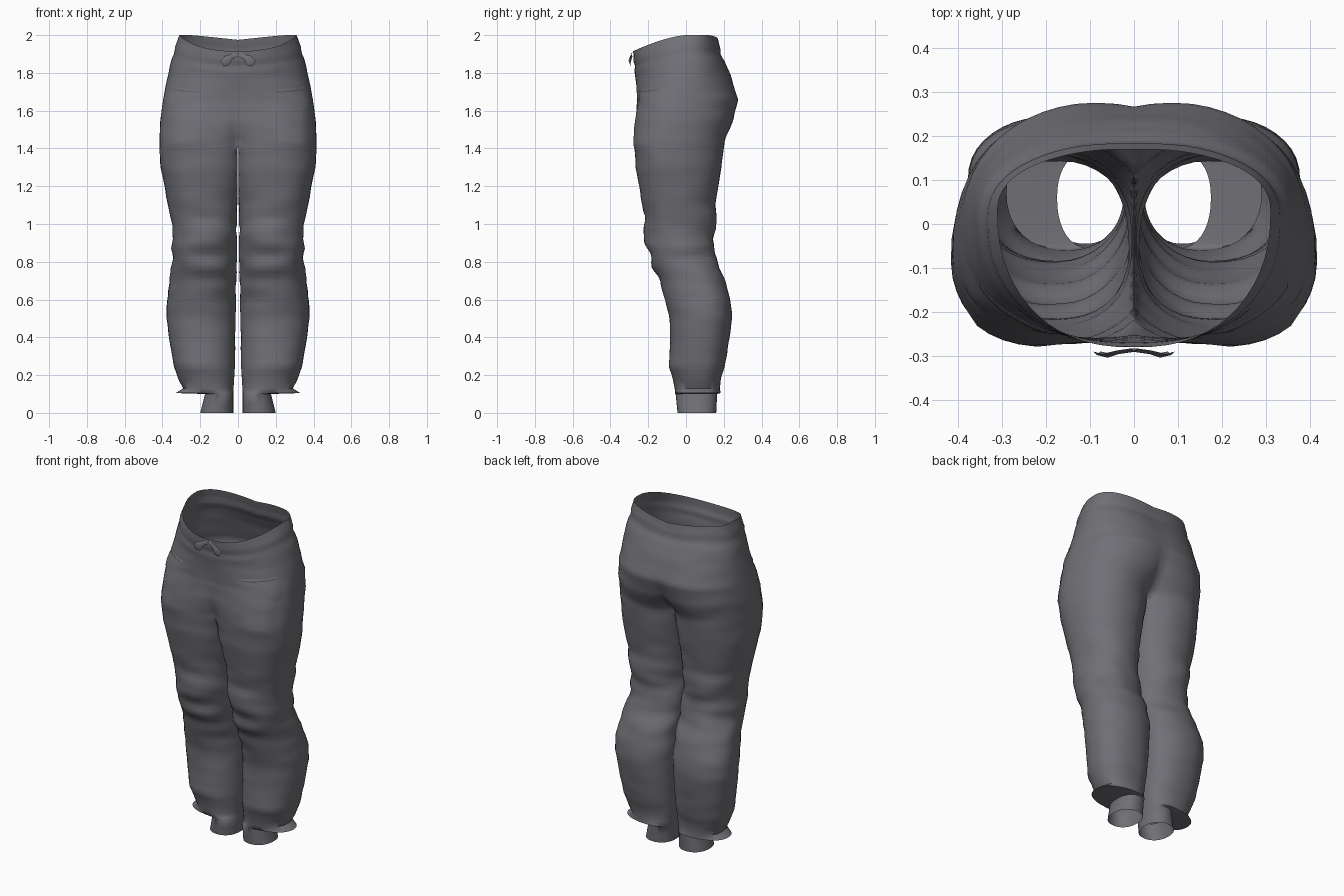
import bpy, bmesh, math
from mathutils import Vector, noise

cube = bpy.data.objects.get("Cube")
if cube:
    bpy.data.objects.remove(cube)

cloth = bpy.data.materials.new("dark grey cloth")
cloth.use_nodes = True
COLOUR = (0.16, 0.16, 0.18, 1)
cloth.diffuse_color = COLOUR
cloth.node_tree.nodes["Principled BSDF"].inputs["Base Color"].default_value = COLOUR

# Cross-sections: height, outer x, front y, back y
OUTLINE = [
    (2.0, .31, -.28, .17), (1.92, .342, -.278, .19), (1.8, .367, -.265, .235),
    (1.66, .398, -.258, .275), (1.55, .41, -.27, .25), (1.45, .418, -.275, .205),
    (1.3, .41, -.265, .188), (1.1, .372, -.23, .155), (1.03, .352, -.22, .165),
    (.93, .343, -.22, .142), (.87, .352, -.2, .15), (.8, .345, -.185, .165),
    (.7, .36, -.14, .205), (.6, .375, -.11, .235), (.5, .377, -.085, .245),
    (.3, .35, -.085, .215), (.24, .337, -.092, .203), (.2, .322, -.075, .19),
    (.13, .29, -.06, .18), (.105, .33, -.058, .183), (.1, .175, -.055, .165),
    (.0, .2, -.045, .16)]
# Height, y of the widest point, x of the section centre, inner x
CENTRE = [
    (2.0, .03, .004, 0), (1.8, 0, .02, 0), (1.66, -.04, .085, 0), (1.42, -.09, .19, .002),
    (1.1, -.05, .185, .004), (.85, -.02, .175, .004), (.6, .1, .19, .01),
    (.25, .08, .175, .016), (.11, .07, .15, .025), (.1, .06, .1, .025), (0, .06, .11, .025)]
CROTCH = 1.42
OUTER, INNER = 30, 12
POWER = .9


def clamp(v):
    return max(0, min(1, v))


def sample(table, z):
    for a, b in zip(table, table[1:]):
        if z >= b[0]:
            t = (a[0] - z) / (a[0] - b[0])
            return [p + (q - p) * t for p, q in zip(a[1:], b[1:])]
    return table[-1][1:]


def seam_angle(z):
    xo = sample(OUTLINE, z)[0]
    cx = sample(CENTRE, z)[1]
    return math.asin((cx / (xo - cx)) ** (1 / POWER)) if cx < xo - cx else 1.2


def section(z):
    """Half a hip ring above the crotch, a closed leg ring from it down."""
    xo, yf, yb = sample(OUTLINE, z)
    ym, cx, xi = sample(CENTRE, z)
    leg = z <= CROTCH
    a = min(seam_angle(max(z, CROTCH)), .85)
    free = clamp((CROTCH - z) / .35)
    tight = cx / math.sin(a) ** POWER
    inner_r = tight + (cx - xi - tight) * free
    start = -math.pi / 2 - a
    sweep = math.pi + 2 * a
    angles = [start + sweep * i / OUTER for i in range(OUTER + 1)]
    if leg:
        rest = 2 * math.pi - sweep
        angles += [start + sweep + rest * i / INNER for i in range(1, INNER)]
    points = []
    for i, ang in enumerate(angles):
        c, s = math.cos(ang), math.sin(ang)
        x = cx + (xo - cx if c > 0 else inner_r) * math.copysign(abs(c) ** POWER, c)
        y = ym + (yb - ym if s > 0 else ym - yf) * math.copysign(abs(s) ** POWER, s)
        # Cloth folds, strongest around the knee
        amp = .004 + .013 * math.exp(-((z - .85) / .2) ** 2)
        push = amp * noise.noise(Vector((x * 6, y * 6, z * 15)))
        # Pocket patches on the front of the thighs
        if s < -.3 and .19 < x < .37 and 1.4 < z < 1.72:
            push += .006
        # Pinch below the waistband
        push -= .008 * math.exp(-((z - 1.91) / .02) ** 2)
        if z < .15:
            push = 0
        x, y = x + c * push, y + s * push
        if not leg and i in (0, OUTER):
            x = 0
        if leg:
            x = 0 if free == 0 and (i >= OUTER or i == 0) else max(xi, x)
        # Waist is cut lower at the front
        front = clamp(-y / .28)
        dip = .085 * front ** 1.5 + .025 * clamp(y / .17) * clamp(1 - x / .25)
        points.append((x, y, z - dip * clamp((z - 1.6) / .35)))
    return points


def add_object(name, bm):
    mesh = bpy.data.meshes.new(name)
    bm.to_mesh(mesh)
    bm.free()
    obj = bpy.data.objects.new(name, mesh)
    bpy.context.collection.objects.link(obj)
    mesh.materials.append(cloth)
    mesh.polygons.foreach_set("use_smooth", [True] * len(mesh.polygons))
    mirror = obj.modifiers.new("Mirror", 'MIRROR')
    mirror.merge_threshold = .0005
    return obj


# Trousers: one side lofted from waist to hem, then mirrored
heights = [2 - .02 * i for i in range(29)] + [CROTCH]
heights += [CROTCH - .025 * i for i in range(1, 48)]
heights += [.22, .2, .17, .13, .105, .1, .05, 0]
bm = bmesh.new()
rings = [[bm.verts.new(p) for p in section(z)] for z in sorted(set(heights), reverse=True)]
for top, low in zip(rings, rings[1:]):
    closed = len(top) == len(low) > OUTER + 1
    for i in range(len(top) if closed else OUTER):
        j = (i + 1) % len(top)
        bm.faces.new((top[i], low[i], low[j], top[j]))
trousers = add_object("trousers", bm)
bpy.context.view_layer.objects.active = trousers
trousers.select_set(True)
bpy.ops.object.shade_smooth_by_angle(angle=math.radians(60))

# Waist tie: a short curled flap on each side of the front notch
bm = bmesh.new()
path = [(.0, -.283, 1.9, .012), (.035, -.288, 1.885, .012),
        (.06, -.296, 1.865, .024), (.085, -.29, 1.85, .016)]
rows = [[bm.verts.new((x + d * .5, y, z + d)), bm.verts.new((x, y - .008, z)),
         bm.verts.new((x - d * .5, y, z - d))] for x, y, z, d in path]
for a, b in zip(rows, rows[1:]):
    for k in range(2):
        bm.faces.new((a[k], a[k + 1], b[k + 1], b[k]))
add_object("waist_tie", bm)

# Pocket openings: slim raised welts at the top of each patch
bm = bmesh.new()
welt = []
for i in range(7):
    x = .2 + .025 * i
    ring = [p for p in section(1.725)[:OUTER + 1] if p[1] < -.05]
    near = sorted(ring, key=lambda p: abs(p[0] - x))[:2]
    a, b = sorted(near)
    t = clamp((x - a[0]) / max(b[0] - a[0], .001))
    y, z = a[1] + (b[1] - a[1]) * t, a[2] + (b[2] - a[2]) * t
    welt.append([bm.verts.new((x, y + dy, z + dz))
                 for dy, dz in ((.004, .012), (-.007, .003), (.002, -.01))])
for a, b in zip(welt, welt[1:]):
    for k in range(2):
        bm.faces.new((a[k], a[k + 1], b[k + 1], b[k]))
add_object("pocket_welts", bm)
